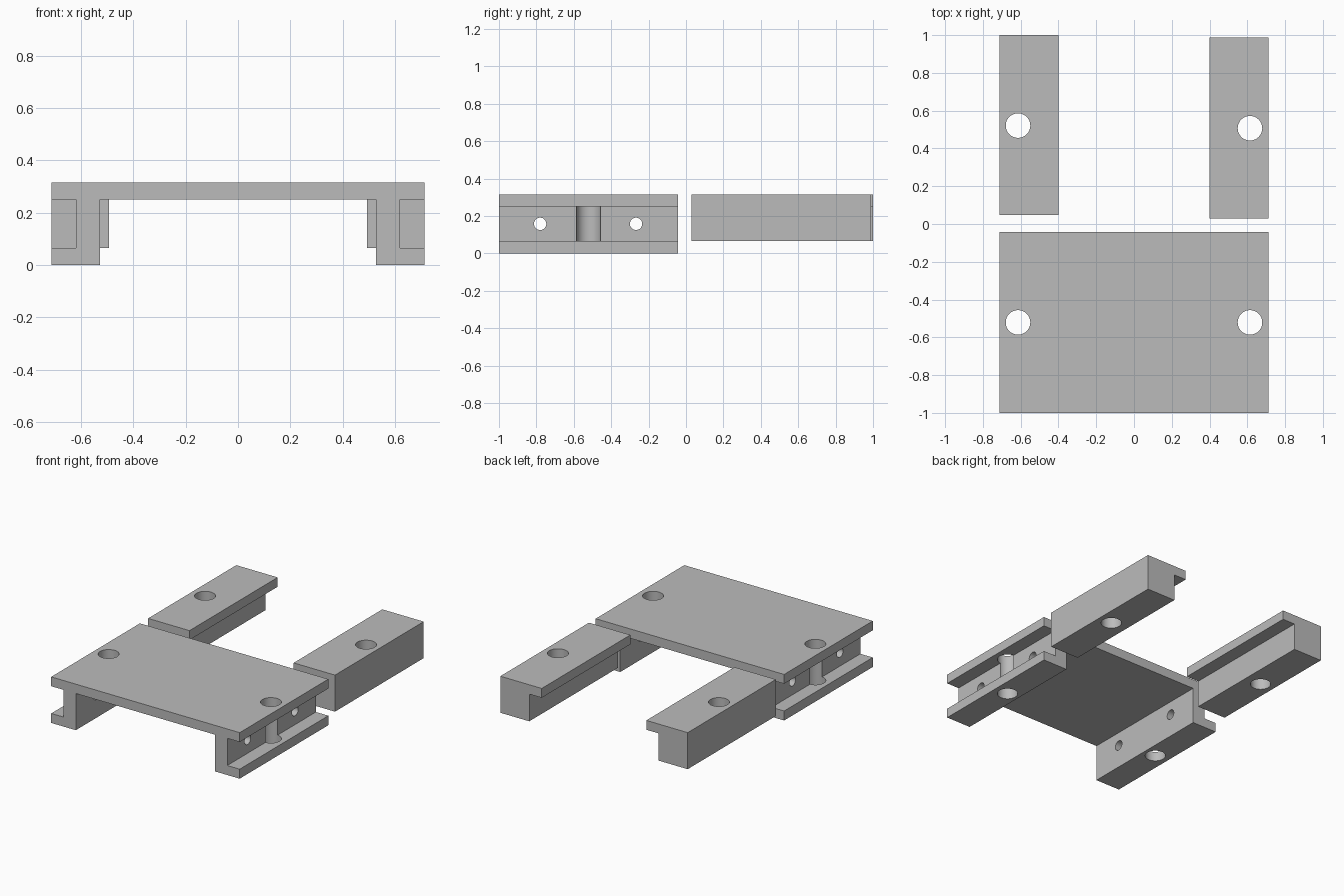
import bpy
import bmesh
from mathutils import Matrix

cube = bpy.data.objects.get("Cube")
if cube:
    bpy.data.objects.remove(cube, do_unlink=True)

GREY = (0.5, 0.5, 0.5, 1)
material = bpy.data.materials.new("plain grey")
material.use_nodes = True
material.diffuse_color = GREY
material.node_tree.nodes["Principled BSDF"].inputs["Base Color"].default_value = GREY

# Shared heights and widths
TOP, SHELF, LIP = 0.315, 0.251, 0.065
SIDE, HOLE_X = 0.713, 0.614


def extrude_profile(name, profile, y0, y1):
    """Sweep an (x, z) outline from y0 to y1."""
    bm = bmesh.new()
    face = bm.faces.new([bm.verts.new((x, y0, z)) for x, z in profile])
    swept = bmesh.ops.extrude_face_region(bm, geom=[face])["geom"]
    verts = [v for v in swept if isinstance(v, bmesh.types.BMVert)]
    bmesh.ops.translate(bm, verts=verts, vec=(0, y1 - y0, 0))
    bmesh.ops.recalc_face_normals(bm, faces=bm.faces)
    mesh = bpy.data.meshes.new(name)
    bm.to_mesh(mesh)
    bm.free()
    mesh.materials.append(material)
    obj = bpy.data.objects.new(name, mesh)
    bpy.context.collection.objects.link(obj)
    return obj


def drill(obj, centre, radius, depth, axis="Z"):
    """Cut a round hole along the given axis."""
    bm = bmesh.new()
    turn = Matrix.Rotation(1.5707963, 4, "Y") if axis == "X" else Matrix()
    bmesh.ops.create_cone(bm, cap_ends=True, segments=48, radius1=radius,
                          radius2=radius, depth=depth,
                          matrix=Matrix.Translation(centre) @ turn)
    mesh = bpy.data.meshes.new("drill")
    bm.to_mesh(mesh)
    bm.free()
    mesh.materials.append(material)
    cutter = bpy.data.objects.new("drill", mesh)
    cutter.hide_render = True
    bpy.context.collection.objects.link(cutter)
    mod = obj.modifiers.new("hole", "BOOLEAN")
    mod.operation, mod.solver, mod.object = "DIFFERENCE", "EXACT", cutter
    bpy.context.view_layer.objects.active = obj
    bpy.ops.object.modifier_apply(modifier=mod.name)
    bpy.data.objects.remove(cutter, do_unlink=True)


def finish(obj):
    bpy.ops.object.select_all(action="DESELECT")
    obj.select_set(True)
    bpy.context.view_layer.objects.active = obj
    bpy.ops.object.shade_smooth_by_angle(angle=0.5)


# Bridge plate with an outward-facing channel along each side
half = [(SIDE, TOP), (SIDE, SHELF), (0.619, SHELF), (0.619, LIP),
        (SIDE, LIP), (SIDE, 0), (0.527, 0), (0.527, SHELF)]
bridge = extrude_profile("bridge_plate",
                         half + [(-x, z) for x, z in reversed(half)],
                         -1, -0.042)
for side in (-1, 1):
    drill(bridge, (side * HOLE_X, -0.521, 0.15), 0.065, 1)
for y in (-0.78, -0.267):
    drill(bridge, (0, y, 0.158), 0.033, 2, "X")
finish(bridge)

# Loose clamp bars with an inward lip
bar = [(SIDE, TOP), (SIDE, LIP), (0.494, LIP), (0.494, SHELF),
       (0.4, SHELF), (0.4, TOP)]
for name, side, y0, y1, hole_y in (("right_clamp_bar", -1, 0.047, 1, 0.521),
                                   ("left_clamp_bar", 1, 0.03, 0.988, 0.507)):
    clamp = extrude_profile(name, [(side * x, z) for x, z in bar], y0, y1)
    drill(clamp, (side * HOLE_X, hole_y, 0.15), 0.065, 1)
    finish(clamp)
